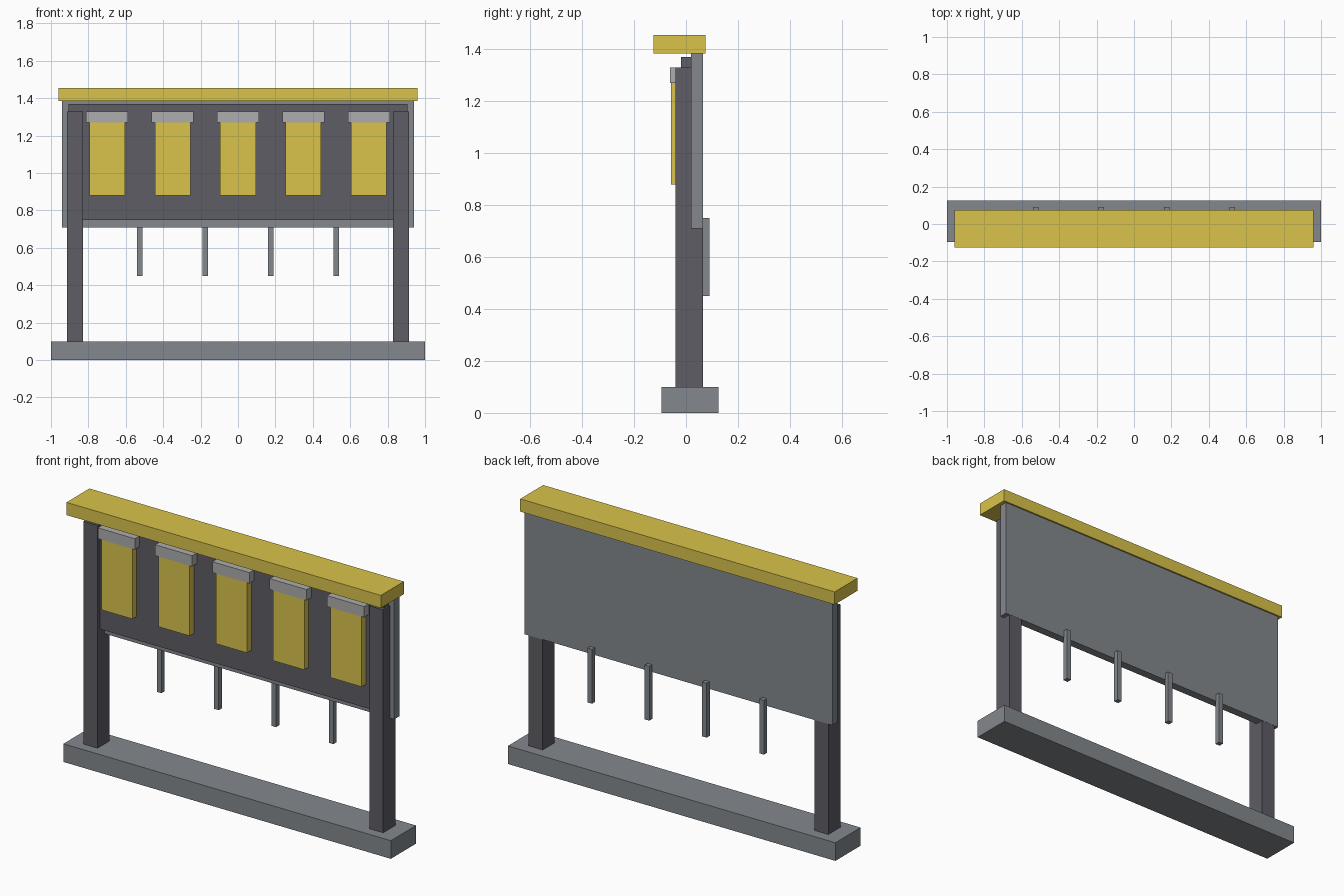
import bpy

if "Cube" in bpy.data.objects:
    bpy.data.objects.remove(bpy.data.objects["Cube"])


def material(name, rgb):
    m = bpy.data.materials.new(name)
    m.diffuse_color = (*rgb, 1)
    m.use_nodes = True
    m.node_tree.nodes["Principled BSDF"].inputs["Base Color"].default_value = m.diffuse_color
    return m


YELLOW = material("yellow", (0.70, 0.55, 0.07))
DARK = material("dark_grey", (0.11, 0.11, 0.13))
STEEL = material("steel_grey", (0.23, 0.25, 0.27))
LIGHT = material("light_grey", (0.42, 0.42, 0.43))


def box(name, x, y, z, mat):
    """Box spanning the (min, max) pairs x, y and z."""
    bpy.ops.mesh.primitive_cube_add(size=1)
    o = bpy.context.object
    o.name = name
    spans = (x, y, z)
    size = [b - a for a, b in spans]
    mid = [(a + b) / 2 for a, b in spans]
    for v in o.data.vertices:
        v.co = [c * s + m for c, s, m in zip(v.co, size, mid)]
    o.data.materials.append(mat)
    return o


# Base and roof
box("base", (-1, 1), (-0.095, 0.125), (0, 0.1), STEEL)
box("roof", (-0.96, 0.96), (-0.125, 0.075), (1.385, 1.455), YELLOW)

# Back and front boards
box("back_panel", (-0.94, 0.94), (0.02, 0.066), (0.71, 1.385), STEEL)
box("front_panel", (-0.905, 0.905), (-0.02, 0.02), (0.75, 1.37), DARK)

# Upright posts
for side, x in (("left", -0.8725), ("right", 0.8725)):
    box(f"{side}_post", (x - 0.0425, x + 0.0425), (-0.04, 0.065), (0.1, 1.33), DARK)

# Hanging cards with their clips
for i in range(5):
    x = (i - 2) * 0.35
    box(f"card_{i + 1}", (x - 0.095, x + 0.095), (-0.057, -0.02), (0.88, 1.27), YELLOW)
    box(f"clip_{i + 1}", (x - 0.113, x + 0.113), (-0.062, -0.02), (1.27, 1.33), LIGHT)

# Rods below the back panel
for i in range(4):
    x = (i - 1.5) * 0.35
    box(f"rod_{i + 1}", (x - 0.014, x + 0.014), (0.062, 0.09), (0.45, 0.75), STEEL)
